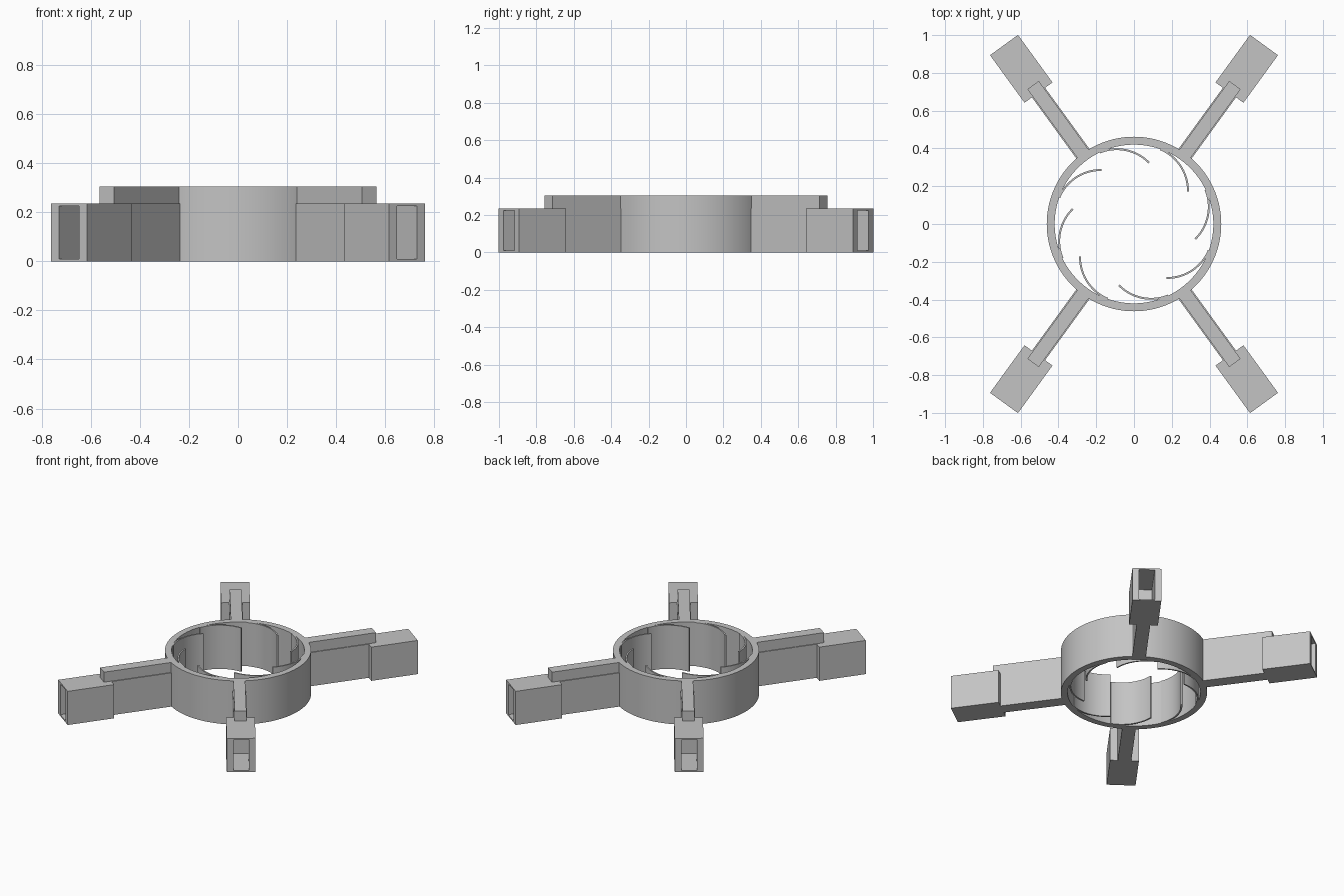
import bpy, bmesh
from math import radians, cos, sin, atan2, tau
from mathutils import Matrix, Vector

if "Cube" in bpy.data.objects:
    bpy.data.objects.remove(bpy.data.objects["Cube"], do_unlink=True)

HEIGHT = 0.305
ARM_TOP = 0.235
ARM_TURN = Matrix.Rotation(radians(54), 4, 'Z')

grey = bpy.data.materials.new("plain grey")
grey.use_nodes = True
grey.diffuse_color = (0.55, 0.55, 0.55, 1)
grey.node_tree.nodes["Principled BSDF"].inputs["Base Color"].default_value = grey.diffuse_color


def finish(bm, name, smooth=False):
    """Turn a bmesh into a named, coloured object."""
    bmesh.ops.recalc_face_normals(bm, faces=bm.faces)
    mesh = bpy.data.meshes.new(name)
    bm.to_mesh(mesh)
    bm.free()
    mesh.materials.append(grey)
    obj = bpy.data.objects.new(name, mesh)
    bpy.context.collection.objects.link(obj)
    if smooth:
        bpy.ops.object.select_all(action='DESELECT')
        obj.select_set(True)
        bpy.context.view_layer.objects.active = obj
        bpy.ops.object.shade_smooth_by_angle(angle=radians(30))
    return obj


def block(x0, x1, width, z0, z1):
    """Box lying along +x, centred on y = 0."""
    bm = bmesh.new()
    bmesh.ops.create_cube(bm, size=1)
    bmesh.ops.scale(bm, vec=(x1 - x0, width, z1 - z0), verts=bm.verts)
    bmesh.ops.translate(bm, vec=((x0 + x1) / 2, 0, (z0 + z1) / 2), verts=bm.verts)
    return bm


def four_arms(bm, name):
    """Swing a part onto its diagonal and mirror it to all four corners."""
    bmesh.ops.transform(bm, matrix=ARM_TURN, verts=bm.verts)
    obj = finish(bm, name)
    mirror = obj.modifiers.new("four corners", 'MIRROR')
    mirror.use_axis = (True, True, False)
    mirror.use_mirror_merge = False


# Central ring: rectangular section spun around z
bm = bmesh.new()
section = [bm.verts.new((r, 0, z)) for r, z in
           ((0.42, 0), (0.462, 0), (0.462, HEIGHT), (0.42, HEIGHT))]
edges = [bm.edges.new((section[i], section[(i + 1) % 4])) for i in range(4)]
bmesh.ops.spin(bm, geom=section + edges, axis=(0, 0, 1), cent=(0, 0, 0),
               angle=tau, steps=128)
bmesh.ops.remove_doubles(bm, verts=bm.verts, dist=0.0001)
finish(bm, "ring", smooth=True)

# Eight curved blades inside the ring
centre = Vector((-0.091, 0.157))
start = Vector((-0.182, 0.38)) - centre
end = Vector((0.08, 0.325)) - centre
a0, a1 = atan2(start.y, start.x), atan2(end.y, end.x)
STEPS = 20
angles = [a0 + (a1 - a0) * i / STEPS for i in range(STEPS + 1)]
outline = [(0.244, a) for a in angles] + [(0.234, a) for a in reversed(angles)]
bm = bmesh.new()
base = bm.faces.new([bm.verts.new((centre.x + r * cos(a), centre.y + r * sin(a), 0))
                     for r, a in outline])
solid = bmesh.ops.extrude_face_region(bm, geom=[base], use_keep_orig=True)
bmesh.ops.translate(bm, vec=(0, 0, HEIGHT),
                    verts=[v for v in solid["geom"] if isinstance(v, bmesh.types.BMVert)])
blade = bm.verts[:] + bm.edges[:] + bm.faces[:]
for i in range(1, 8):
    copy = bmesh.ops.duplicate(bm, geom=blade)
    bmesh.ops.rotate(bm, cent=(0, 0, 0), matrix=Matrix.Rotation(i * tau / 8, 3, 'Z'),
                     verts=[v for v in copy["geom"] if isinstance(v, bmesh.types.BMVert)])
finish(bm, "blades", smooth=True)

# Arms: broad lower beam with a narrower rail on top
four_arms(block(0.445, 0.90, 0.086, 0, ARM_TOP), "lower_beam")
four_arms(block(0.445, 0.909, 0.074, ARM_TOP, HEIGHT), "upper_rail")

# End housings with a deep rectangular socket in the outer face
bm = block(0.86, 1.171, 0.183, 0, ARM_TOP)
outer = max(bm.faces, key=lambda f: f.calc_center_median().x)
mid = outer.calc_center_median()
rim = bmesh.ops.extrude_discrete_faces(bm, faces=[outer])["faces"][0]
bmesh.ops.scale(bm, vec=(1, 0.1 / 0.183, 0.215 / ARM_TOP), verts=rim.verts,
                space=Matrix.Translation(-mid))
floor = bmesh.ops.extrude_discrete_faces(bm, faces=[rim])["faces"][0]
bmesh.ops.translate(bm, vec=(-0.255, 0, 0), verts=floor.verts)
four_arms(bm, "end_housing")
